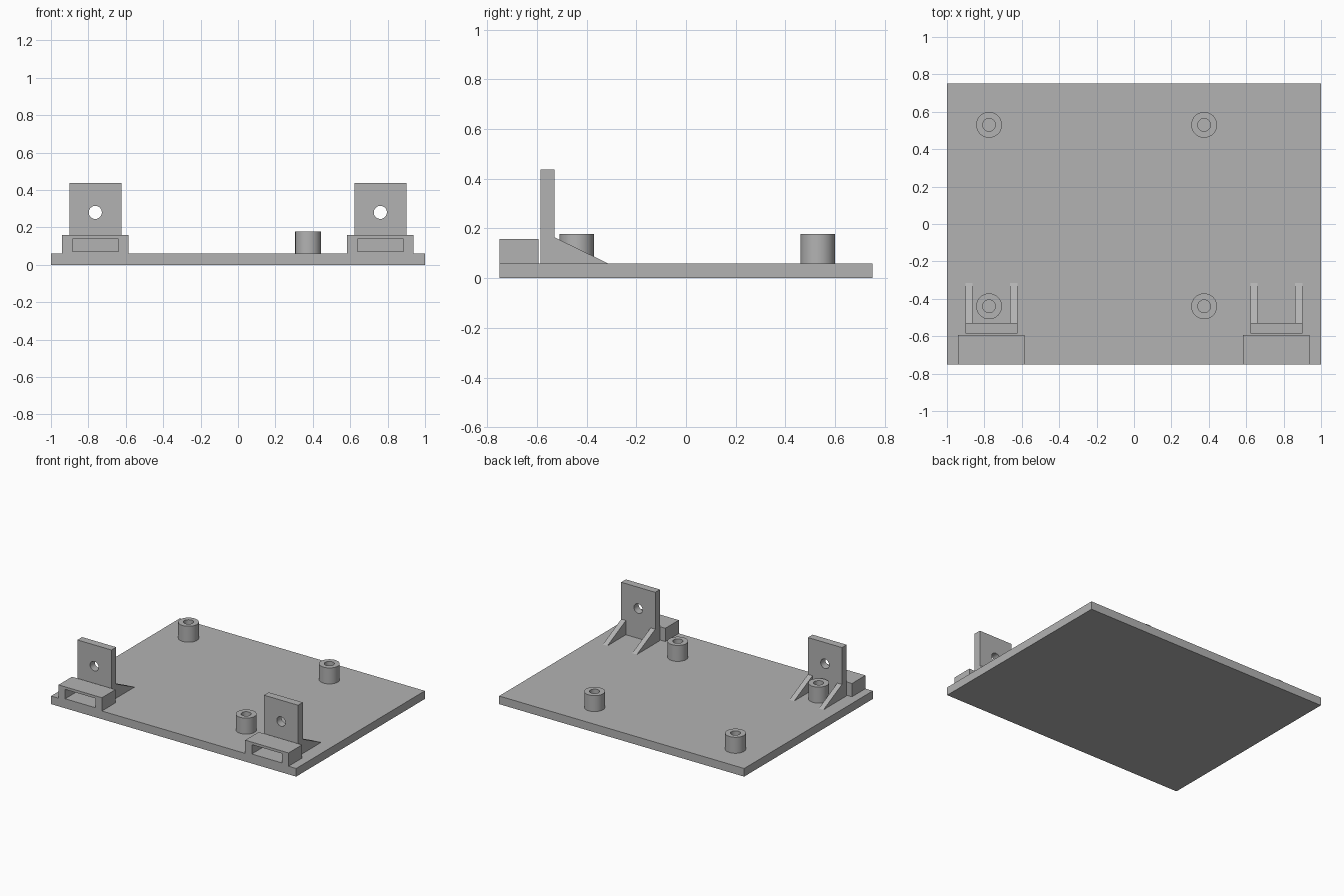
import bpy, bmesh, math
from mathutils import Matrix

if "Cube" in bpy.data.objects:
    bpy.data.objects.remove(bpy.data.objects["Cube"])

grey = bpy.data.materials.new("plain_grey")
grey.diffuse_color = (0.45, 0.45, 0.45, 1)
grey.use_nodes = True
grey.node_tree.nodes["Principled BSDF"].inputs["Base Color"].default_value = grey.diffuse_color


def add_object(name, bm):
    bmesh.ops.recalc_face_normals(bm, faces=bm.faces)
    me = bpy.data.meshes.new(name)
    bm.to_mesh(me)
    bm.free()
    ob = bpy.data.objects.new(name, me)
    me.materials.append(grey)
    bpy.context.collection.objects.link(ob)
    return ob


def prism(name, profile, x0, x1):
    """Extrude a (y, z) profile along x."""
    bm = bmesh.new()
    face = bm.faces.new([bm.verts.new((x0, y, z)) for y, z in profile])
    ext = bmesh.ops.extrude_face_region(bm, geom=[face])["geom"]
    bmesh.ops.translate(bm, vec=(x1 - x0, 0, 0),
                        verts=[v for v in ext if isinstance(v, bmesh.types.BMVert)])
    return add_object(name, bm)


def box(name, x0, x1, y0, y1, z0, z1):
    return prism(name, [(y0, z0), (y1, z0), (y1, z1), (y0, z1)], x0, x1)


def cylinder(name, centre, radius, depth, along_y=False):
    bm = bmesh.new()
    mat = Matrix.Translation(centre)
    if along_y:
        mat = mat @ Matrix.Rotation(math.pi / 2, 4, 'X')
    bmesh.ops.create_cone(bm, cap_ends=True, segments=48, radius1=radius,
                          radius2=radius, depth=depth, matrix=mat)
    return add_object(name, bm)


def cut(target, cutter):
    mod = target.modifiers.new("cut", 'BOOLEAN')
    mod.operation = 'DIFFERENCE'
    mod.solver = 'EXACT'
    mod.object = cutter
    bpy.context.view_layer.objects.active = target
    bpy.ops.object.modifier_apply(modifier=mod.name)
    bpy.data.objects.remove(cutter)


def smooth(ob):
    bpy.ops.object.select_all(action='DESELECT')
    ob.select_set(True)
    bpy.context.view_layer.objects.active = ob
    bpy.ops.object.shade_smooth_by_angle(angle=math.radians(30))


TOP = 0.06

# Base plate
box("base_plate", -1, 1, -0.75, 0.75, 0, TOP)

# Hollow standoffs
for x in (-0.775, 0.375):
    for y in (-0.44, 0.53):
        post = cylinder("standoff", (x, y, (TOP + 0.178) / 2), 0.069, 0.178 - TOP)
        cut(post, cylinder("bore", (x, y, 0.12), 0.034, 0.3))
        smooth(post)

# Front corner assemblies
for side, cx in (("left", -0.763), ("right", 0.761)):
    # Slotted block at the front edge
    block = box(side + "_slot_block", cx - 0.177, cx + 0.177, -0.75, -0.593, TOP, 0.158)
    cut(block, box("slot", cx - 0.123, cx + 0.123, -0.8, -0.55, 0.07, 0.139))

    # Upright bracket with a round hole
    bracket = box(side + "_bracket", cx - 0.139, cx + 0.139, -0.585, -0.53, TOP, 0.437)
    cut(bracket, cylinder("hole", (cx, -0.56, 0.28), 0.035, 0.3, along_y=True))
    smooth(bracket)

    # Triangular gussets behind the bracket
    for x0 in (cx - 0.139, cx + 0.101):
        prism(side + "_gusset", [(-0.53, TOP), (-0.315, TOP), (-0.53, 0.165)], x0, x0 + 0.038)
